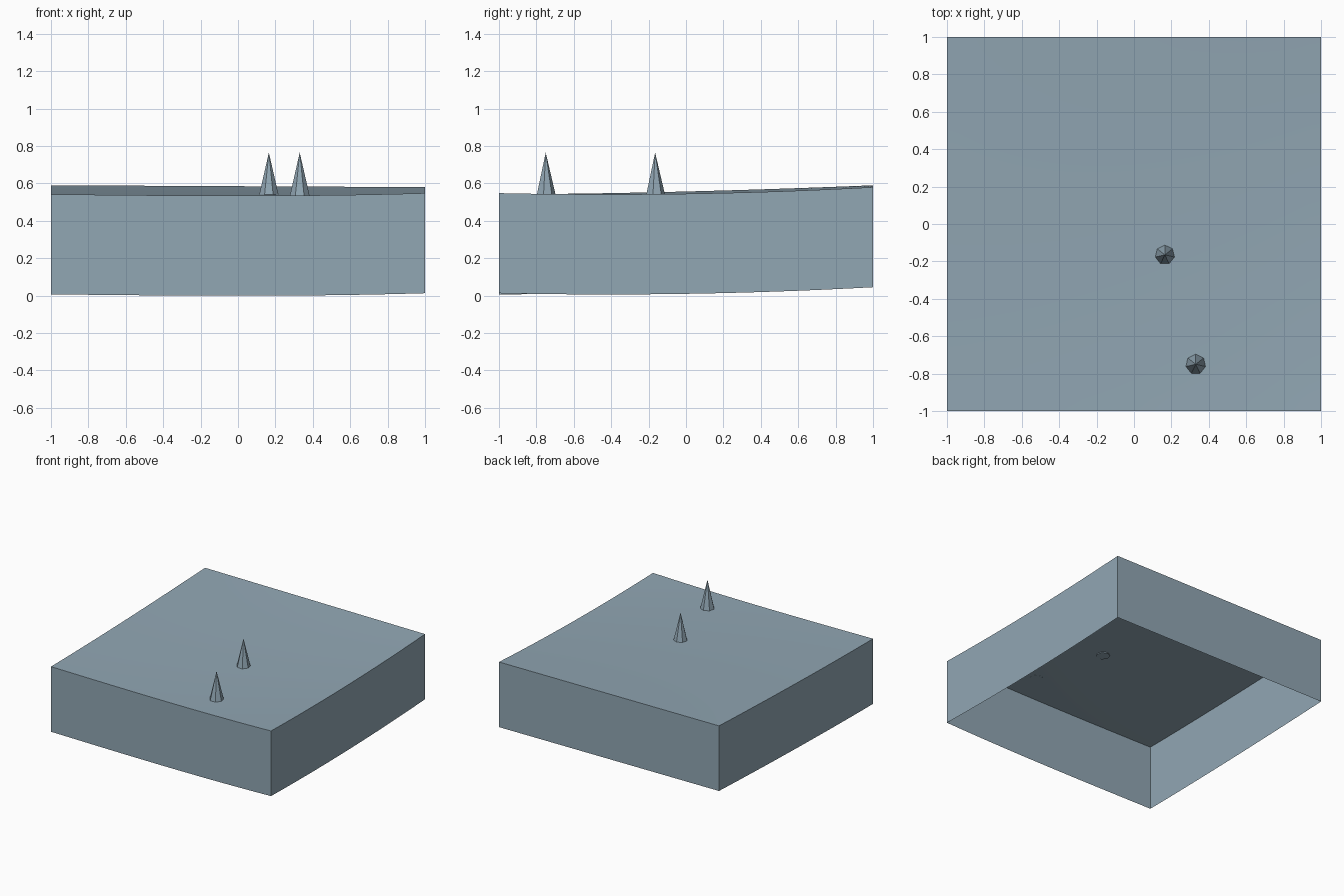
import bpy, bmesh
from mathutils import Matrix

cube = bpy.data.objects.get("Cube")
if cube:
    bpy.data.objects.remove(cube)

slate = bpy.data.materials.new("slate blue")
slate.use_nodes = True
colour = (0.285, 0.385, 0.455, 1)
slate.diffuse_color = colour
slate.node_tree.nodes["Principled BSDF"].inputs["Base Color"].default_value = colour

CELLS = 32
SKIRT = 0.535


def height(x, y):
    """Gentle slope that rises to the back, with a dip along the front."""
    u, v = (y + 1) / 2, (x + 1) / 2
    left_rise = 0.048 * u ** 1.7
    right_rise = 0.077 * u * u - 0.045 * u
    dip = 0.0105 * (1 - x * x) * (1 + 0.3 * x) * (1 - u)
    return 0.545 + 0.003 * x + left_rise * (1 - v) + right_rise * v - dip


def make_object(name, bm):
    mesh = bpy.data.meshes.new(name)
    bm.to_mesh(mesh)
    bm.free()
    mesh.materials.append(slate)
    obj = bpy.data.objects.new(name, mesh)
    bpy.context.collection.objects.link(obj)
    return obj


# Ground: smooth wavy top with an open skirt hanging from its border
bm = bmesh.new()
bmesh.ops.create_grid(bm, x_segments=CELLS, y_segments=CELLS, size=1)
for vert in bm.verts:
    vert.co.z = height(vert.co.x, vert.co.y)
for face in bm.faces:
    face.smooth = True
top_faces = set(bm.faces)
border = [edge for edge in bm.edges if edge.is_boundary]
skirt = bmesh.ops.extrude_edge_only(bm, edges=border)["geom"]
for item in skirt:
    if isinstance(item, bmesh.types.BMVert):
        item.co.z -= SKIRT
for face in bm.faces:
    if face not in top_faces:
        face.smooth = False
for edge in border:
    edge.smooth = False
bmesh.ops.recalc_face_normals(bm, faces=bm.faces)
if next(iter(top_faces)).normal.z < 0:
    bmesh.ops.reverse_faces(bm, faces=bm.faces)
make_object("ground", bm)

# Trees: narrow seven-sided cones
BASE, TIP = 0.534, 0.765
for name, x, y in (("middle_tree", 0.165, -0.165), ("front_tree", 0.33, -0.75)):
    bm = bmesh.new()
    bmesh.ops.create_cone(bm, cap_ends=True, segments=7, radius1=0.054, radius2=0,
                          depth=TIP - BASE,
                          matrix=Matrix.Translation((0, 0, (TIP - BASE) / 2)))
    bmesh.ops.remove_doubles(bm, verts=bm.verts, dist=0.0001)
    tree = make_object(name, bm)
    tree.location = (x, y, BASE)
